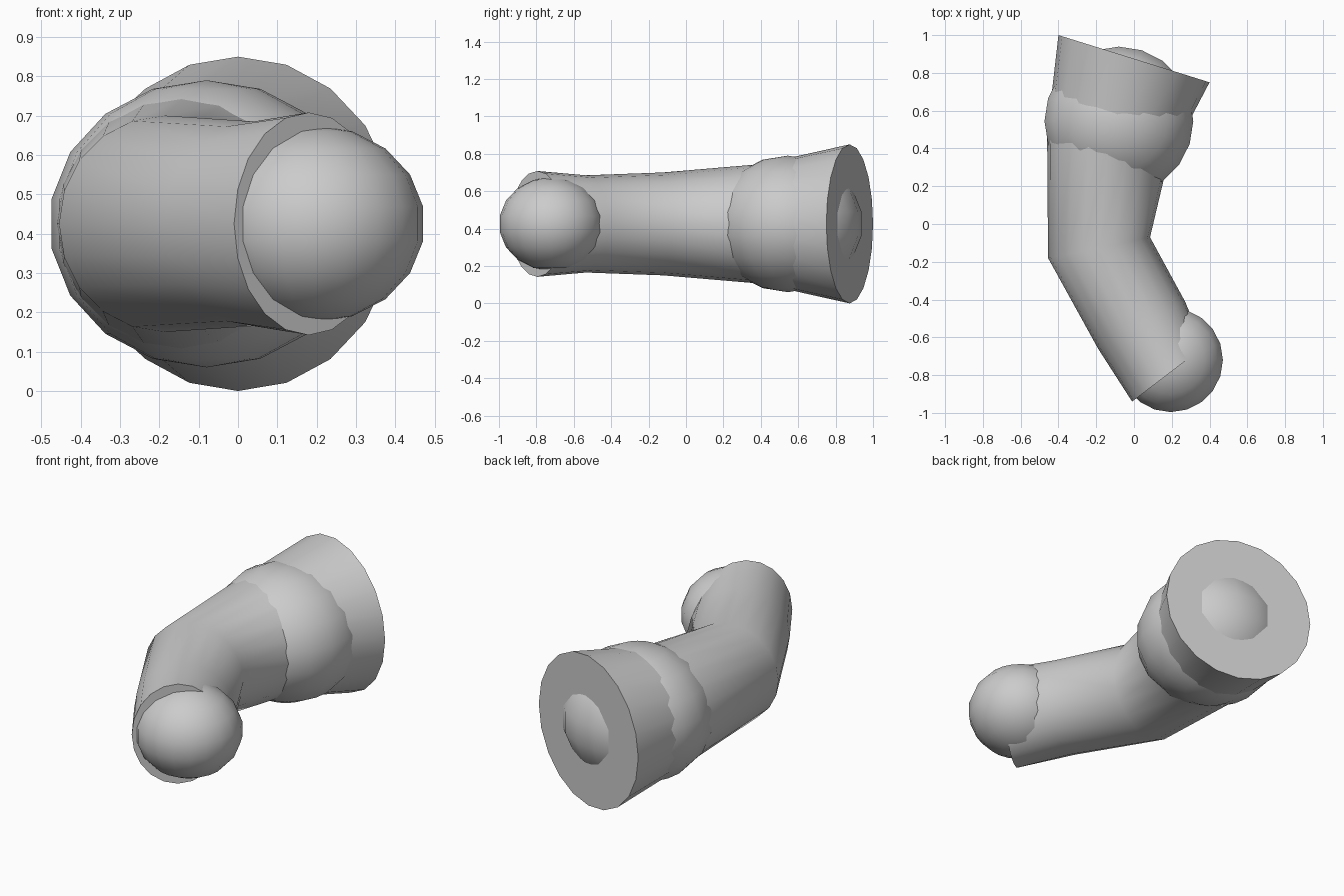
import bpy, bmesh, math
from mathutils import Vector

if "Cube" in bpy.data.objects:
    bpy.data.objects.remove(bpy.data.objects["Cube"])

MID_Z = 0.425
SIDES = 20

grey = bpy.data.materials.new("plain grey")
grey.use_nodes = True
colour = (0.6, 0.6, 0.6, 1)
grey.diffuse_color = colour
grey.node_tree.nodes["Principled BSDF"].inputs["Base Color"].default_value = colour


def finish(obj, angle):
    obj.data.materials.append(grey)
    bpy.ops.object.select_all(action='DESELECT')
    obj.select_set(True)
    bpy.context.view_layer.objects.active = obj
    bpy.ops.object.shade_smooth_by_angle(angle=math.radians(angle))


def joint_ball(name, x, y, radius, half_height):
    bpy.ops.mesh.primitive_uv_sphere_add(segments=SIDES, ring_count=9, radius=1,
                                         location=(x, y, MID_Z))
    ball = bpy.context.object
    ball.name = name
    ball.scale = (radius, radius, half_height)
    bpy.ops.object.transform_apply(location=False, rotation=False, scale=True)
    finish(ball, 60)


# Bent sleeve: each section is its outer point, inner point and half height
sections = [
    ((-0.40, 1.00), (0.40, 0.75), 0.425),
    ((-0.46, 0.48), (0.18, 0.33), 0.32),
    ((-0.455, -0.18), (0.085, -0.07), 0.275),
    ((-0.19, -0.66), (0.27, -0.41), 0.26),
    ((-0.01, -0.94), (0.37, -0.65), 0.283),
]
bm = bmesh.new()
rings = []
for outer, inner, half_height in sections:
    a, b = Vector((*outer, MID_Z)), Vector((*inner, MID_Z))
    centre, side = (a + b) / 2, (b - a) / 2
    up = Vector((0, 0, half_height))
    angles = [math.tau * i / SIDES for i in range(SIDES)]
    rings.append([bm.verts.new(centre + side * math.cos(t) + up * math.sin(t))
                  for t in angles])
for r, s in zip(rings, rings[1:]):
    for i in range(SIDES):
        j = (i + 1) % SIDES
        bm.faces.new((r[i], r[j], s[j], s[i]))
bm.faces.new(rings[0])
bm.faces.new(rings[-1])
bmesh.ops.recalc_face_normals(bm, faces=bm.faces)
mesh = bpy.data.meshes.new("sleeve")
bm.to_mesh(mesh)
bm.free()
sleeve = bpy.data.objects.new("sleeve", mesh)
bpy.context.collection.objects.link(sleeve)
finish(sleeve, 45)

# Balls at the two joints
joint_ball("upper_joint", -0.08, 0.545, 0.40, 0.365)
joint_ball("lower_joint", 0.195, -0.72, 0.28, 0.25)
